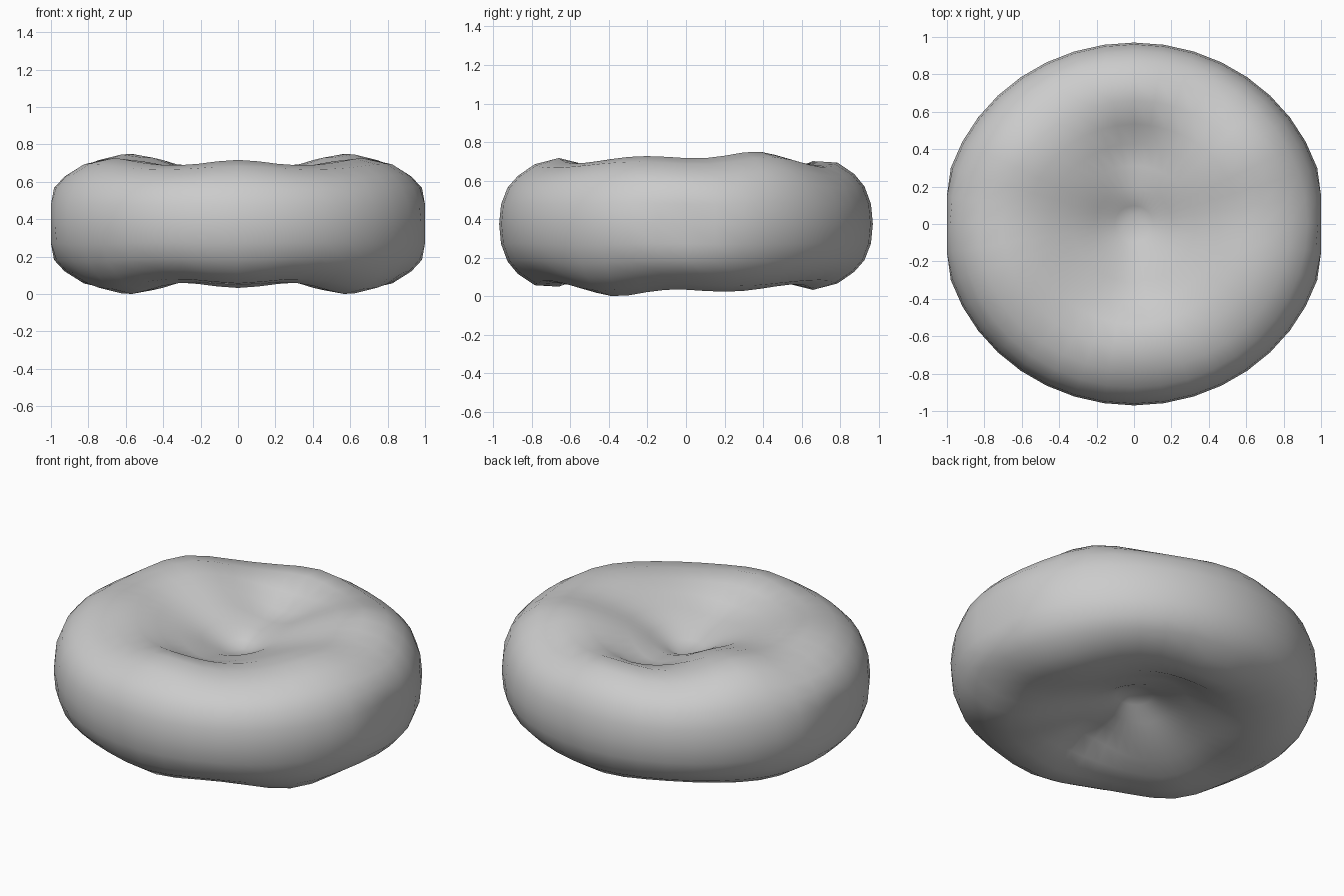
import bpy, bmesh
from math import sin, cos, pi, exp

cube = bpy.data.objects.get("Cube")
if cube:
    bpy.data.objects.remove(cube)

SEGMENTS = 40
MID = 0.375

# Half cross-section: radius, half thickness (centre to equator)
PROFILE = [(0.1, 0.15), (0.2, 0.2), (0.32, 0.24), (0.44, 0.27), (0.55, 0.297),
           (0.68, 0.307), (0.81, 0.288), (0.9, 0.24), (0.955, 0.185),
           (0.99, 0.1), (1.0, 0.0)]

# Soft swellings and hollows: x, y, width, height
BUMPS = [(0.62, 0.39, 0.18, 0.066), (0.64, -0.2, 0.22, 0.045),
         (0, -0.62, 0.15, 0.04), (0, 0.72, 0.15, 0.035),
         (0, 0.4, 0.14, -0.075), (0, -0.36, 0.13, -0.05),
         (0.32, 0.2, 0.14, 0.035)]


def swell(x, y):
    total = 0
    for bx, by, width, height in BUMPS:
        for side in ((1, -1) if bx else (1,)):
            d = (x - side * bx) ** 2 + (y - by) ** 2
            total += height * exp(-d / (2 * width * width))
    return total


def place(bm, radius, thick, angle, face):
    # The underside is the top turned half a circle about the x axis
    x, y = 1.03 * radius * cos(angle), 0.97 * radius * sin(angle)
    fade = min(1, thick / 0.25)
    h = thick + fade * swell(x, face * y)
    x = max(-1, min(1, x))  # flattened sides
    return bm.verts.new((x, y, MID + face * h))


# Pillow-like ring with a dimpled web
bm = bmesh.new()
loop = PROFILE + PROFILE[-2::-1]
rings = []
for i, (radius, thick) in enumerate(loop):
    face = 1 if i < len(PROFILE) else -1
    rings.append([place(bm, radius, thick, 2 * pi * k / SEGMENTS, face)
                  for k in range(SEGMENTS)])
for upper, lower in zip(rings, rings[1:]):
    for k in range(SEGMENTS):
        n = (k + 1) % SEGMENTS
        bm.faces.new((upper[k], lower[k], lower[n], upper[n]))

# Close both dimples at their off-centre low points
for ring, face in ((rings[0], 1), (rings[-1], -1)):
    tip = bm.verts.new((0, face * 0.05, MID + face * 0.12))
    for k in range(SEGMENTS):
        bm.faces.new((ring[k], ring[(k + 1) % SEGMENTS], tip))
bmesh.ops.recalc_face_normals(bm, faces=bm.faces)

mesh = bpy.data.meshes.new("dimpled_ring")
bm.to_mesh(mesh)
bm.free()
ring_body = bpy.data.objects.new("dimpled_ring", mesh)
bpy.context.collection.objects.link(ring_body)

# Plain grey surface
grey = bpy.data.materials.new("light_grey")
grey.use_nodes = True
colour = (0.6, 0.6, 0.6, 1)
grey.diffuse_color = colour
grey.node_tree.nodes["Principled BSDF"].inputs["Base Color"].default_value = colour
mesh.materials.append(grey)

bpy.ops.object.select_all(action="DESELECT")
ring_body.select_set(True)
bpy.context.view_layer.objects.active = ring_body
bpy.ops.object.shade_smooth_by_angle(angle=pi / 5)
